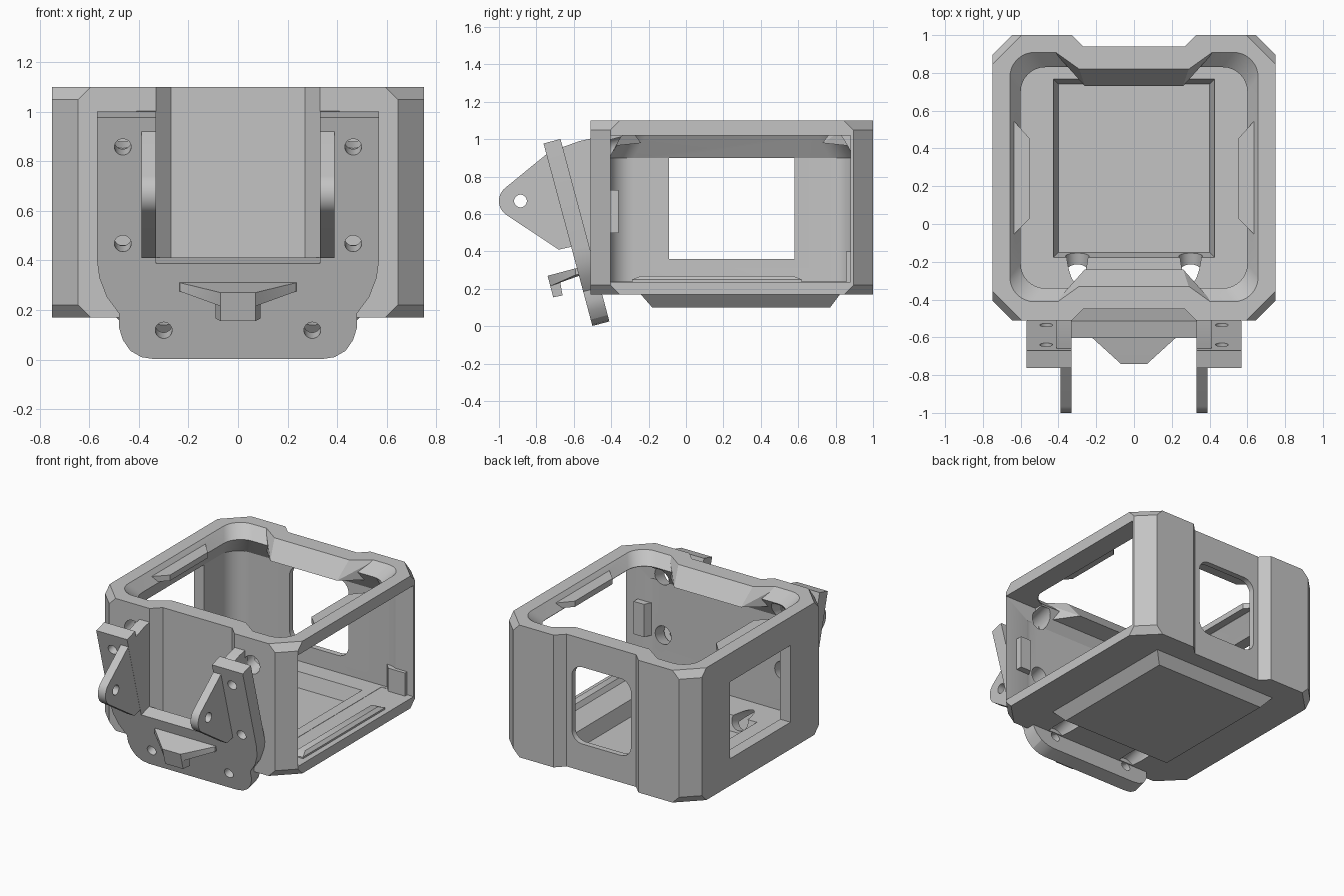
import bpy, bmesh, math
from mathutils import Vector, Matrix

if "Cube" in bpy.data.objects:
    bpy.data.objects.remove(bpy.data.objects["Cube"])

GREY = (0.55, 0.55, 0.55, 1)
grey = bpy.data.materials.new("plain grey")
grey.use_nodes = True
grey.diffuse_color = GREY
grey.node_tree.nodes["Principled BSDF"].inputs["Base Color"].default_value = GREY


def finish(name, bm):
    bmesh.ops.recalc_face_normals(bm, faces=bm.faces)
    mesh = bpy.data.meshes.new(name)
    bm.to_mesh(mesh)
    bm.free()
    mesh.materials.append(grey)
    obj = bpy.data.objects.new(name, mesh)
    bpy.context.collection.objects.link(obj)
    return obj


def loft(name, rings):
    """Skin a stack of equal-length rings and cap both ends."""
    bm = bmesh.new()
    loops = [[bm.verts.new(p) for p in ring] for ring in rings]
    n = len(loops[0])
    for a, b in zip(loops, loops[1:]):
        for i in range(n):
            j = (i + 1) % n
            bm.faces.new((a[i], a[j], b[j], b[i]))
    bm.faces.new(loops[0])
    bm.faces.new(loops[-1])
    return finish(name, bm)


def hull(name, points):
    bm = bmesh.new()
    for p in points:
        bm.verts.new(p)
    bmesh.ops.convex_hull(bm, input=bm.verts)
    bmesh.ops.dissolve_limit(bm, angle_limit=0.01, verts=bm.verts, edges=bm.edges)
    return finish(name, bm)


def box(name, x, y, z):
    return hull(name, [(a, b, c) for a in x for b in y for c in z])


def side_prism(name, outline, x0, x1):
    """Extrude a (y, z) outline along x."""
    return loft(name, [[(x, y, z) for y, z in outline] for x in (x0, x1)])


def rod(name, start, direction, length, radius):
    bm = bmesh.new()
    turn = Vector(direction).to_track_quat('Z', 'Y').to_matrix().to_4x4()
    place = Matrix.Translation(start) @ turn @ Matrix.Translation((0, 0, length / 2))
    bmesh.ops.create_cone(bm, cap_ends=True, segments=32, radius1=radius,
                          radius2=radius, depth=length, matrix=place)
    return finish(name, bm)


def combine(obj, tool, operation='DIFFERENCE'):
    tool.hide_render = True
    mod = obj.modifiers.new("combine", 'BOOLEAN')
    mod.operation, mod.solver, mod.object = operation, 'EXACT', tool
    bpy.context.view_layer.objects.active = obj
    bpy.ops.object.modifier_apply(modifier=mod.name)
    bpy.data.objects.remove(tool)


def rounded(x, y0, y1, r, steps=8):
    """Rounded rectangle, symmetric in its first axis."""
    pts = []
    for k, (cx, cy) in enumerate([(x - r, y1 - r), (r - x, y1 - r),
                                  (r - x, y0 + r), (x - r, y0 + r)]):
        for i in range(steps + 1):
            a = math.pi / 2 * (k + i / steps)
            pts.append((cx + r * math.cos(a), cy + r * math.sin(a)))
    return pts


# Cage shell: chamfered corners, shallow recess at front and back
def shell_ring(z, c):
    half = [(0.75, -0.51 + c), (0.75, 1 - c), (0.75 - c, 1), (0.33, 1), (0.27, 0.94)]
    low = [(0.27, -0.45), (0.33, -0.51), (0.75 - c, -0.51)]
    right = low + half
    return [(x, y, z) for x, y in right + [(-x, y) for x, y in reversed(right)]]


cage = loft("cage", [shell_ring(z, c) for z, c in
                     ((0.17, 0.155), (0.22, 0.105), (1.05, 0.105), (1.1, 0.155))])

# Raised tray under the floor
combine(cage, hull("tray", [(sx * x, y, z) for sx in (-1, 1) for x, y, z in
        ((0.5, -0.25, 0.18), (0.5, 0.83, 0.18), (0.43, -0.18, 0.1), (0.43, 0.77, 0.1))]), 'UNION')

# Hollow interior with a waisted lip at the top
levels = [(0.24, 0.67, -0.41, 0.9), (0.9, 0.67, -0.41, 0.9),
          (1.025, 0.6, -0.34, 0.83), (1.13, 0.68, -0.44, 0.94)]
combine(cage, loft("interior", [[(x, y, z) for x, y in rounded(w, a, b, 0.13)]
                                for z, w, a, b in levels]))

# Thickened lip behind each recess
for inward, wall in ((-1, 0.92), (1, -0.43)):
    pts = []
    for s in (-1, 1):
        pts += [(s * 0.43, wall, 1.1), (s * 0.29, wall + inward * 0.1, 1.1),
                (s * 0.43, wall, 0.96), (s * 0.26, wall + inward * 0.19, 0.98)]
    combine(cage, hull("lip_filler", pts), 'UNION')

# Side lip bumps
for s in (-1, 1):
    combine(cage, hull("lip_bump", [(s * x, y, z) for x, y in
            ((0.64, -0.06), (0.64, 0.55), (0.55, 0.03), (0.55, 0.45))
            for z in (1.03, 1.07)]), 'UNION')

# Floor pocket
combine(cage, hull("pocket", [(s * x, y, z) for s in (-1, 1) for x, y, z in
        ((0.43, -0.18, 0.25), (0.43, 0.77, 0.25), (0.4, -0.15, 0.14), (0.4, 0.74, 0.14))]))

# Openings: wide left side, square right window, rounded back window
combine(cage, box("left_opening", (0.5, 0.9), (-0.405, 0.88), (0.238, 1.02)))
combine(cage, box("right_window", (-0.9, -0.55), (-0.09, 0.58), (0.36, 0.9)))
combine(cage, loft("back_window", [[(x, y, z) for x, z in rounded(0.23, 0.36, 0.9, 0.08)]
                                   for y in (0.8, 1.1)]))

# Sloping mount plate with a slot open at the top
TILT = math.radians(15)
half = [(0.33, 0.4), (0.33, 1.01), (0.57, 1.01), (0.57, 0.42), (0.56, 0.34), (0.53, 0.26),
        (0.48, 0.19), (0.48, 0.13), (0.465, 0.08), (0.435, 0.035), (0.39, 0.008), (0.34, 0)]
outline = half + [(-x, v) for x, v in reversed(half)]
plate = loft("mount_plate", [[(x, y, v) for x, v in outline] for y in (-0.047, 0.047)])
plate.data.transform(Matrix.Translation((0, -0.455, 0.014)) @ Matrix.Rotation(TILT, 4, 'X'))

# Screw holes in the plate and wider clearance holes in the cage
axis = Vector((0, math.cos(TILT), math.sin(TILT)))
for s in (-1, 1):
    for x, z in ((0.465, 0.87), (0.465, 0.48), (0.3, 0.13)):
        mid = Vector((s * x, -0.455 - math.tan(TILT) * (z - 0.014), z))
        combine(plate, rod("screw_hole", mid - axis * 0.15, axis, 0.3, 0.034))
        combine(cage, rod("clearance", mid + axis * 0.055, axis, 0.31, 0.062))

# Gussets and pivot ears on both sides
tip_y, tip_z, tip_r = -0.91, 0.67, 0.09
arc = [(tip_y + tip_r * math.cos(a), tip_z + tip_r * math.sin(a))
       for a in (math.radians(128 + 110 * i / 14) for i in range(15))]
ear_outline = [(-0.69, 0.93), (-0.74, 0.925)] + arc + [(-0.68, 0.41), (-0.57, 0.435)]
gusset_outline = [(-0.71, 0.94), (-0.64, 0.965), (-0.57, 0.99), (-0.48, 1.01),
                  (-0.48, 0.4), (-0.55, 0.4)]
for s, side in ((1, "left"), (-1, "right")):
    side_prism(side + "_gusset", gusset_outline, s * 0.332, s * 0.41)
    ear = side_prism(side + "_ear", ear_outline, s * 0.331, s * 0.39)
    combine(ear, rod("pivot_hole", (s * 0.25, tip_y + 0.025, tip_z), (s, 0, 0), 0.25, 0.034))

# Front hook: tapering shelf with a hanging lip
hull("hook_shelf", [(s * x, y, z) for s in (-1, 1) for x, y, z in
     ((0.24, -0.53, 0.325), (0.24, -0.53, 0.285), (0.235, -0.59, 0.31), (0.235, -0.59, 0.275),
      (0.07, -0.74, 0.27), (0.07, -0.725, 0.215))])
hull("hook_lip", [(s * x, y, z) for s in (-1, 1) for x, y, z in
     ((0.07, -0.74, 0.27), (0.09, -0.68, 0.28), (0.07, -0.71, 0.155), (0.09, -0.66, 0.165))])

# Retaining tabs and rail beside the wide opening
hull("front_tab", [(x, y, z) for x, y in ((0.55, -0.42), (0.58, -0.36), (0.66, -0.36), (0.66, -0.42))
                   for z in (0.5, 0.73)])
hull("back_tab", [(x, y, z) for x, y in ((0.52, 0.91), (0.57, 0.855), (0.7, 0.855), (0.7, 0.91))
                  for z in (0.23, 0.4)])
hull("floor_rail", [(x, y, z) for x, ya, yb, z in
     ((0.62, -0.29, 0.62, 0.235), (0.71, -0.29, 0.62, 0.235), (0.71, -0.29, 0.62, 0.25),
      (0.64, -0.24, 0.57, 0.27), (0.69, -0.24, 0.57, 0.27)) for y in (ya, yb)])

# Smooth rounded areas, keep edges crisp
bpy.ops.object.select_all(action='DESELECT')
for obj in bpy.context.collection.objects:
    if obj.type == 'MESH':
        obj.select_set(True)
        bpy.context.view_layer.objects.active = obj
bpy.ops.object.shade_smooth_by_angle(angle=math.radians(25))
